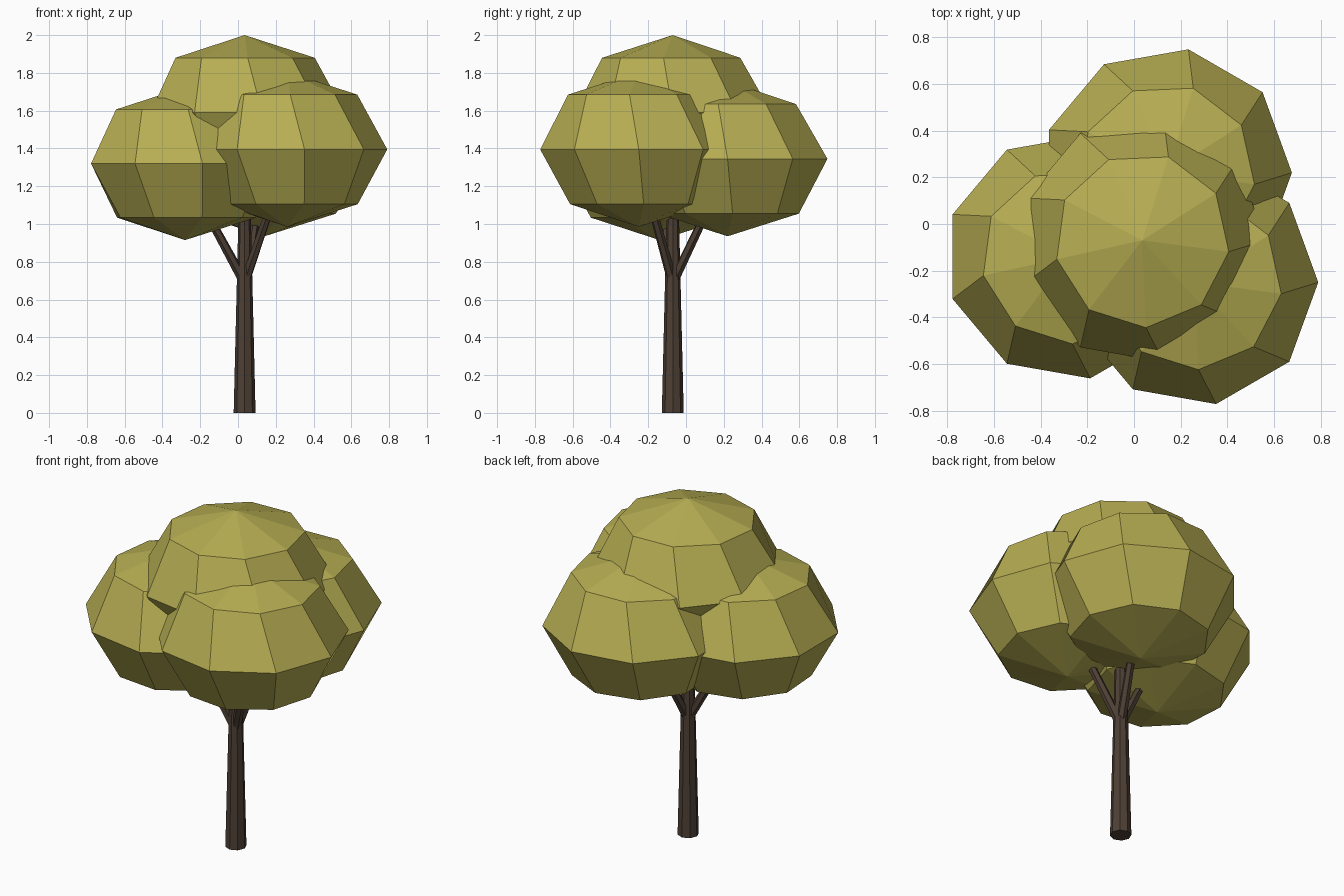
import bpy, bmesh
from math import sin, cos, pi, radians
from mathutils import Vector

if "Cube" in bpy.data.objects:
    bpy.data.objects.remove(bpy.data.objects["Cube"])


def material(name, color):
    m = bpy.data.materials.new(name)
    m.diffuse_color = (*color, 1)
    m.use_nodes = True
    m.node_tree.nodes["Principled BSDF"].inputs["Base Color"].default_value = m.diffuse_color
    return m


leaf = material("leaf_olive", (0.47, 0.42, 0.085))
bark = material("bark_brown", (0.075, 0.05, 0.035))


def new_object(name, bm, mat):
    bmesh.ops.recalc_face_normals(bm, faces=bm.faces)
    me = bpy.data.meshes.new(name)
    bm.to_mesh(me)
    bm.free()
    me.materials.append(mat)
    ob = bpy.data.objects.new(name, me)
    bpy.context.collection.objects.link(ob)
    return ob


def leaf_clump(name, center, radius, height, sides=9):
    """Low-poly ball of three slightly twisted rings with pole fans."""
    bm = bmesh.new()
    c = Vector(center)
    rings = []
    for lat, twist in ((-45, 4), (0, 0), (45, -7.5)):
        la = radians(lat)
        rings.append([bm.verts.new(c + Vector((
            radius * cos(la) * cos(2 * pi * i / sides + radians(twist)),
            radius * cos(la) * sin(2 * pi * i / sides + radians(twist)),
            height * sin(la)))) for i in range(sides)])
    bottom = bm.verts.new(c - Vector((0, 0, height)))
    top = bm.verts.new(c + Vector((0, 0, height)))
    for i in range(sides):
        j = (i + 1) % sides
        bm.faces.new((bottom, rings[0][j], rings[0][i]))
        bm.faces.new((top, rings[2][i], rings[2][j]))
        for a, b in zip(rings, rings[1:]):
            bm.faces.new((a[i], a[j], b[j], b[i]))
    return new_object(name, bm, leaf)


def limb(name, start, end, r1, r2, sides):
    """Tapered stick between two points."""
    a, b = Vector(start), Vector(end)
    bm = bmesh.new()
    bmesh.ops.create_cone(bm, cap_ends=True, segments=sides, radius1=r1,
                          radius2=r2, depth=(b - a).length)
    ob = new_object(name, bm, bark)
    ob.location = (a + b) / 2
    ob.rotation_euler = (b - a).to_track_quat('Z', 'Y').to_euler()
    return ob


# Foliage: one crown clump above three side clumps
X, Y = 0.035, -0.07
leaf_clump("crown_foliage", (X, Y, 1.59), 0.53, 0.41)
sides = {
    "left": ((-0.28, -0.14, 1.32), 0.53, 0.405),
    "back": ((0.14, 0.22, 1.345), 0.537, 0.41),
    "front": ((0.26, -0.25, 1.395), 0.53, 0.41),
}

# Trunk
limb("trunk", (X, Y, 0), (X, Y, 1.2), 0.058, 0.029, 8)

# Side clumps, each carried by its own branch
for side, (c, r, h) in sides.items():
    leaf_clump(side + "_foliage", c, r, h)
    limb(side + "_branch", (X, Y, 0.69), (c[0], c[1], c[2] - 0.05), 0.027, 0.019, 6)
